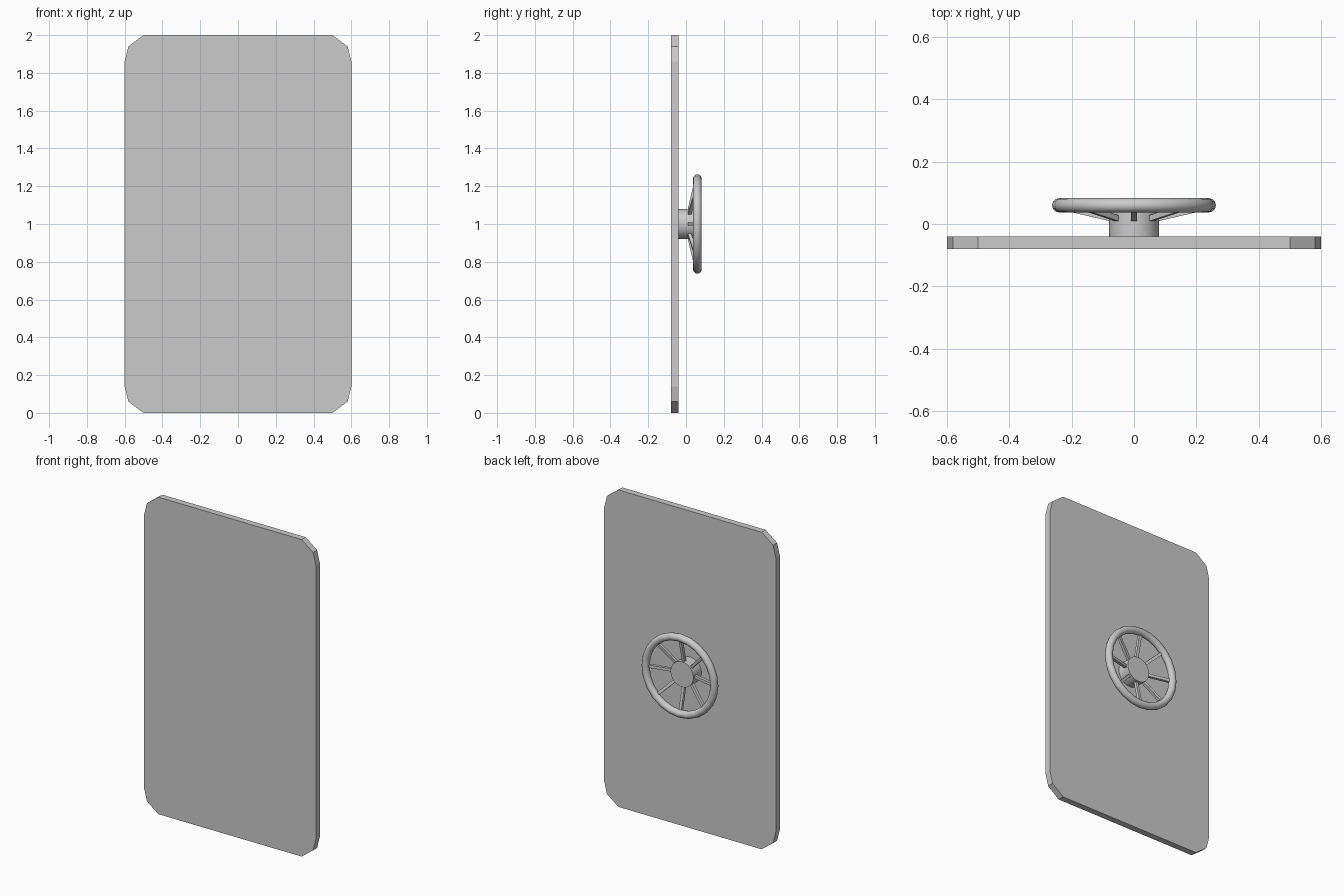
import bpy, bmesh, math
from mathutils import Vector, Matrix

if "Cube" in bpy.data.objects:
    bpy.data.objects.remove(bpy.data.objects["Cube"])

CENTRE_Z = 1.0


def smooth(obj):
    bpy.ops.object.select_all(action='DESELECT')
    obj.select_set(True)
    bpy.context.view_layer.objects.active = obj
    bpy.ops.object.shade_smooth_by_angle(angle=math.radians(40))


def cylinder(name, radius, y0, y1, sides=24):
    bpy.ops.mesh.primitive_cylinder_add(vertices=sides, radius=radius, depth=y1 - y0,
                                        location=(0, (y0 + y1) / 2, CENTRE_Z),
                                        rotation=(math.pi / 2, 0, 0))
    obj = bpy.context.object
    obj.name = name
    smooth(obj)
    return obj


# Door slab: bevelled-corner outline mirrored into four corners, then extruded
corner = [(0.6, 0.86), (0.58, 0.94), (0.5, 1.0)]
outline = corner + [(-x, z) for x, z in reversed(corner)]
outline += [(-x, -z) for x, z in corner] + [(x, -z) for x, z in reversed(corner)]
bm = bmesh.new()
face = bm.faces.new([bm.verts.new((x, -0.08, z + CENTRE_Z)) for x, z in outline])
ext = bmesh.ops.extrude_face_region(bm, geom=[face])
bmesh.ops.translate(bm, vec=(0, 0.04, 0),
                    verts=[v for v in ext['geom'] if isinstance(v, bmesh.types.BMVert)])
bmesh.ops.recalc_face_normals(bm, faces=bm.faces)
mesh = bpy.data.meshes.new("door_panel")
bm.to_mesh(mesh)
bm.free()
bpy.context.collection.objects.link(bpy.data.objects.new("door_panel", mesh))

# Wheel rim
bpy.ops.mesh.primitive_torus_add(major_radius=0.24, minor_radius=0.023,
                                 major_segments=24, minor_segments=12,
                                 location=(0, 0.06, CENTRE_Z), rotation=(math.pi / 2, 0, 0))
bpy.context.object.name = "wheel_rim"
smooth(bpy.context.object)

# Hub
cylinder("wheel_hub", 0.08, -0.04, 0.04)

# Eight sloping spokes from hub to rim
bm = bmesh.new()
a, b = Vector((0.05, 0.012, 0)), Vector((0.235, 0.055, 0))
tilt = math.atan2(b.y - a.y, b.x - a.x)
for i in range(8):
    m = (Matrix.Translation((0, 0, CENTRE_Z)) @ Matrix.Rotation(i * math.pi / 4, 4, 'Y')
         @ Matrix.Translation((a + b) / 2) @ Matrix.Rotation(tilt, 4, 'Z')
         @ Matrix.Diagonal(((b - a).length, 0.018, 0.018, 1)))
    bmesh.ops.create_cube(bm, size=1, matrix=m)
mesh = bpy.data.meshes.new("wheel_spokes")
bm.to_mesh(mesh)
bm.free()
bpy.context.collection.objects.link(bpy.data.objects.new("wheel_spokes", mesh))
